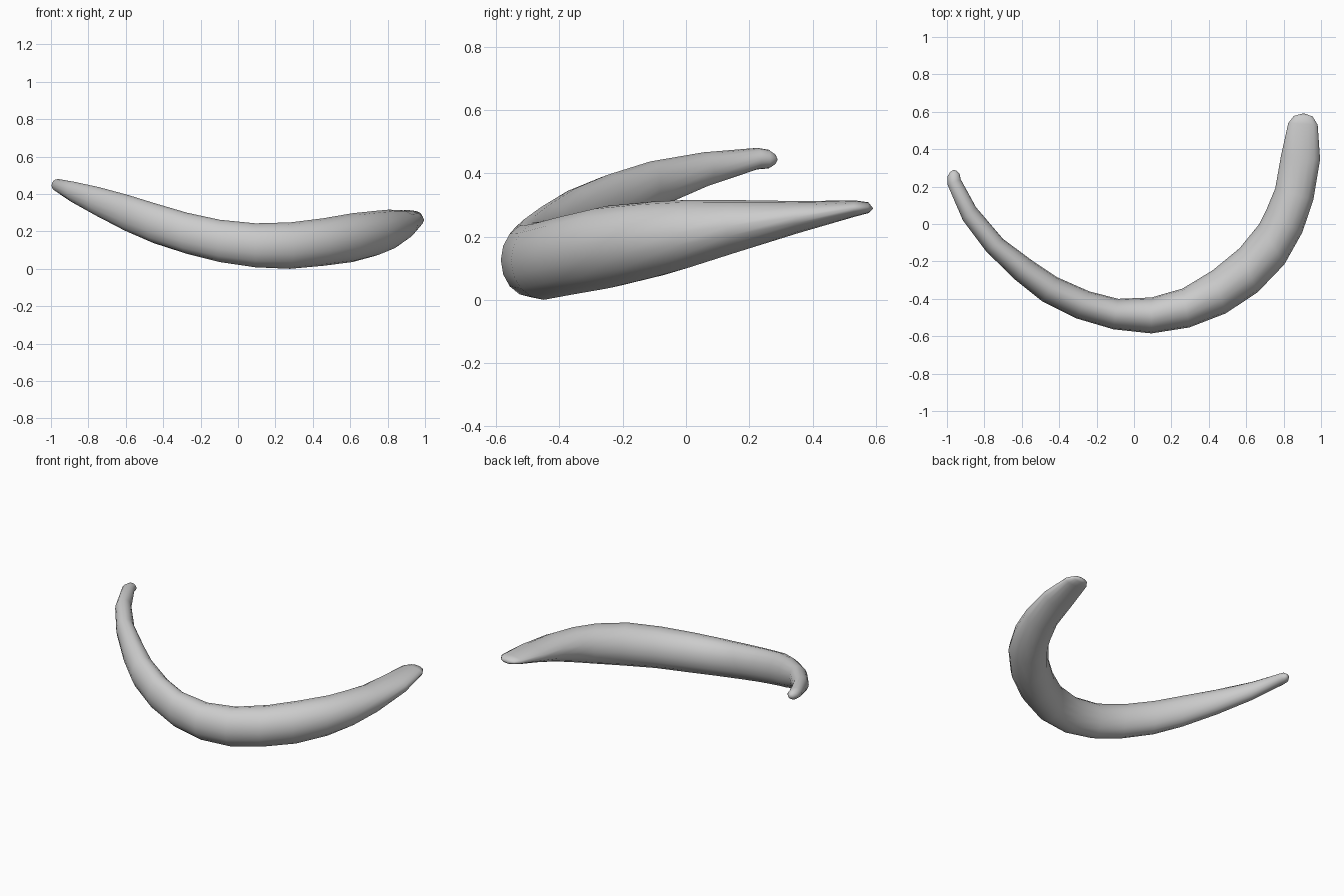
import bpy, bmesh, math

# Cross-section stations: outer edge x, y, inner edge x, y, bottom z, top z
stations = [
    (-.983, .278, -.95, .285, .428, .46),
    (-.997, .255, -.932, .267, .415, .474),
    (-.997, .21, -.927, .24, .412, .48),
    (-.915, .02, -.845, .09, .355, .466),
    (-.79, -.147, -.70, -.08, .28, .437),
    (-.633, -.30, -.545, -.195, .197, .395),
    (-.49, -.414, -.41, -.285, .137, .352),
    (-.307, -.505, -.24, -.36, .08, .30),
    (-.11, -.563, -.085, -.40, .036, .262),
    (.093, -.585, .093, -.393, .008, .243),
    (.296, -.553, .26, -.345, 0, .248),
    (.49, -.478, .42, -.248, .016, .27),
    (.66, -.366, .564, -.13, .036, .297),
    (.804, -.216, .67, 0, .07, .31),
    (.90, -.045, .705, .07, .103, .316),
    (.959, .13, .755, .19, .15, .315),
    (.995, .345, .785, .36, .21, .312),
    (.982, .53, .825, .54, .263, .314),
    (.955, .575, .855, .578, .274, .308),
]
SIDES = 16

# Curved horn: elliptical rings lofted along the arc
bm = bmesh.new()
rings = []
for ox, oy, ix, iy, lo, hi in stations:
    ring = []
    for k in range(SIDES):
        a = 2 * math.pi * k / SIDES
        t = 0.5 + 0.5 * math.cos(a)
        z = (lo + hi) / 2 + (hi - lo) / 2 * math.sin(a)
        ring.append(bm.verts.new((ix + (ox - ix) * t, iy + (oy - iy) * t, z)))
    rings.append(ring)
for r, s in zip(rings, rings[1:]):
    for k in range(SIDES):
        n = (k + 1) % SIDES
        bm.faces.new((r[k], r[n], s[n], s[k]))

# Rounded tips
for ring, tip in ((rings[0], (-.963, .29, .443)), (rings[-1], (.907, .592, .288))):
    v = bm.verts.new(tip)
    for k in range(SIDES):
        bm.faces.new((ring[k], ring[(k + 1) % SIDES], v))

bmesh.ops.recalc_face_normals(bm, faces=bm.faces[:])
for f in bm.faces:
    f.smooth = True
mesh = bpy.data.meshes.new("curved_horn")
bm.to_mesh(mesh)
bm.free()
obj = bpy.data.objects.new("curved_horn", mesh)
bpy.context.collection.objects.link(obj)
